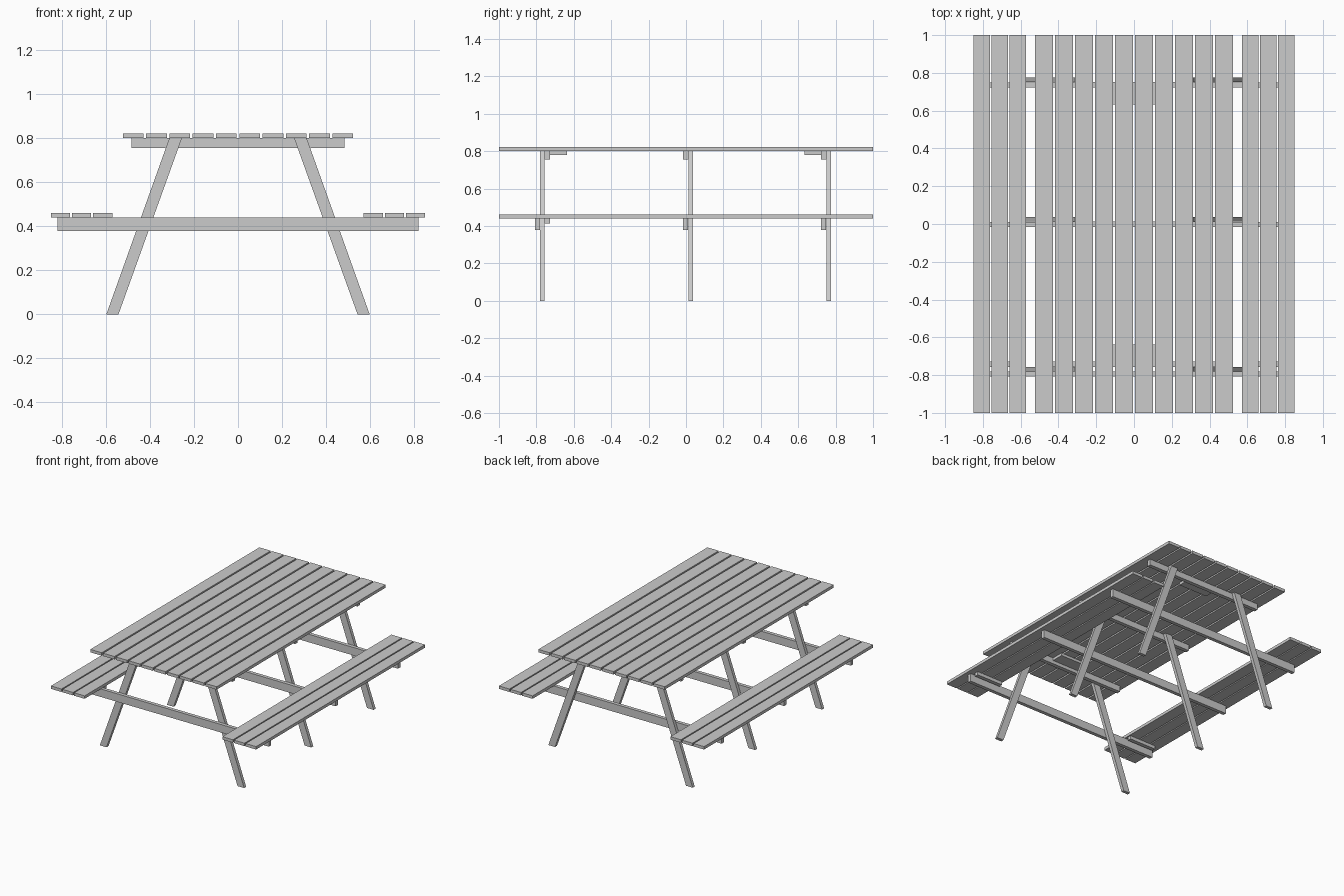
import bpy, bmesh

if "Cube" in bpy.data.objects:
    bpy.data.objects.remove(bpy.data.objects["Cube"])


def prism(name, profile, y0, y1):
    """Extrude an x-z outline from y0 to y1."""
    bm = bmesh.new()
    face = bm.faces.new([bm.verts.new((x, y0, z)) for x, z in profile])
    ext = bmesh.ops.extrude_face_region(bm, geom=[face])
    moved = [v for v in ext["geom"] if isinstance(v, bmesh.types.BMVert)]
    bmesh.ops.translate(bm, verts=moved, vec=(0, y1 - y0, 0))
    bmesh.ops.recalc_face_normals(bm, faces=bm.faces)
    mesh = bpy.data.meshes.new(name)
    bm.to_mesh(mesh)
    bm.free()
    obj = bpy.data.objects.new(name, mesh)
    bpy.context.collection.objects.link(obj)
    return obj


def board(name, x0, x1, y0, y1, z0, z1):
    return prism(name, [(x0, z0), (x1, z0), (x1, z1), (x0, z1)], y0, y1)


TOP_Z, SEAT_Z, THICK = 0.80, 0.439, 0.022

# Table top planks
pitch, width = 0.1058, 0.094
for i in range(10):
    c = (i - 4.5) * pitch
    board(f"top_plank_{i + 1}", c - width / 2, c + width / 2, -1, 1, TOP_Z, TOP_Z + THICK)

# Bench planks, three per side
for side, label in ((-1, "left"), (1, "right")):
    for i in range(3):
        c = side * (0.6145 + i * 0.096)
        board(f"{label}_seat_plank_{i + 1}", c - 0.0435, c + 0.0435, -1, 1,
              SEAT_Z, SEAT_Z + THICK)

# Trestles: leg start, top bearer start, seat bearer start (along y)
trestles = {
    "front": (-0.781, -0.757, -0.807),
    "middle": (0.013, -0.016, -0.016),
    "back": (0.751, 0.722, 0.722),
}
for label, (leg_y, top_y, seat_y) in trestles.items():
    for s, side in ((-1, "left"), (1, "right")):
        outline = [(0.543 * s, 0), (0.598 * s, 0), (0.312 * s, TOP_Z), (0.255 * s, TOP_Z)]
        prism(f"{label}_{side}_leg", outline, leg_y, leg_y + 0.024)
    board(f"{label}_top_bearer", -0.484, 0.484, top_y, top_y + 0.029, 0.755, TOP_Z)
    board(f"{label}_seat_bearer", -0.82, 0.82, seat_y, seat_y + 0.027, 0.379, SEAT_Z)

# Flat blocks under the table top beside the end bearers
board("front_top_block", -0.12, 0.12, -0.728, -0.637, 0.78, TOP_Z)
board("back_top_block", -0.12, 0.12, 0.633, 0.722, 0.78, TOP_Z)

# Short cleats under the front end of each bench
for s, side in ((-1, "left"), (1, "right")):
    x0, x1 = sorted((0.58 * s, 0.80 * s))
    board(f"{side}_seat_cleat", x0, x1, -0.757, -0.728, 0.414, SEAT_Z)
